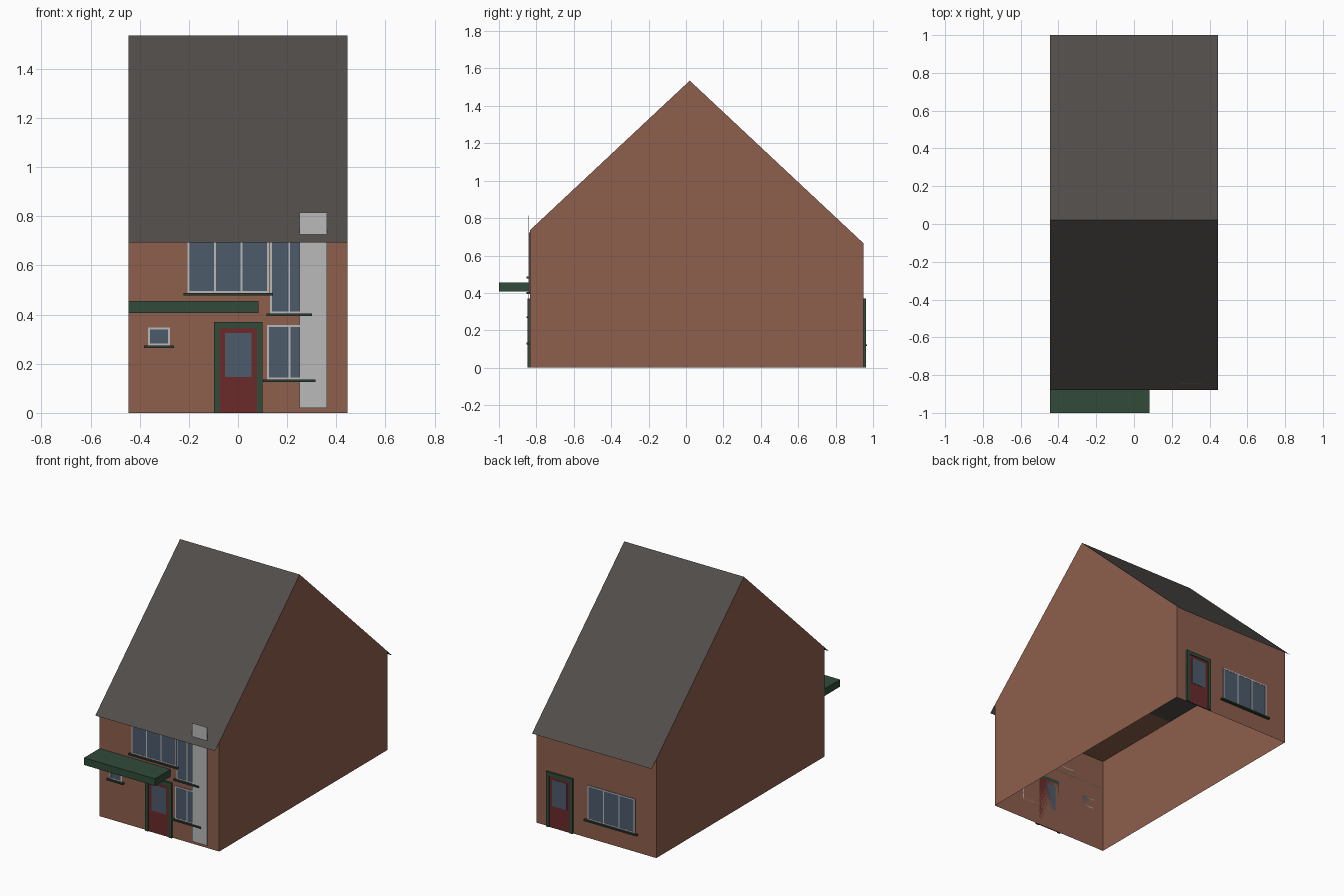
import bpy

if "Cube" in bpy.data.objects:
    bpy.data.objects.remove(bpy.data.objects["Cube"])

WX, YF, YB = 0.445, -0.835, 0.95      # half width, front wall, back wall
RIDGE_Y, RIDGE_Z, SLOPE = 0.02, 1.535, 0.936


def roof_z(y):
    return RIDGE_Z - SLOPE * abs(y - RIDGE_Y)


def material(name, rgb):
    m = bpy.data.materials.new(name)
    m.diffuse_color = [(c / 255) ** 2.2 for c in rgb] + [1]
    m.use_nodes = True
    m.node_tree.nodes["Principled BSDF"].inputs["Base Color"].default_value = m.diffuse_color
    return m


BRICK = material("brick", (140, 95, 77))
SLATE = material("slate", (82, 78, 75))
GREEN = material("green_paint", (52, 76, 60))
RED = material("red_paint", (106, 46, 46))
GLASS = material("glass", (78, 91, 106))
WHITE = material("white_paint", (184, 184, 184))
SILL = material("sill", (48, 62, 54))


def mesh(name, verts, faces, mat):
    me = bpy.data.meshes.new(name)
    me.from_pydata(verts, [], faces)
    me.materials.append(mat)
    ob = bpy.data.objects.new(name, me)
    bpy.context.collection.objects.link(ob)
    return ob


def box(name, x0, x1, y0, y1, z0, z1, mat):
    y0, y1 = sorted((y0, y1))
    v = [(x, y, z) for z in (z0, z1) for x, y in ((x0, y0), (x1, y0), (x1, y1), (x0, y1))]
    f = [(3, 2, 1, 0), (4, 5, 6, 7)] + [(i, (i + 1) % 4, (i + 1) % 4 + 4, i + 4) for i in range(4)]
    return mesh(name, v, f, mat)


def on_wall(name, side, x0, x1, z0, z1, near, far, mat):
    """Box lying on the front (-1) or back (+1) wall, from near to far outwards."""
    wall = YF if side < 0 else YB
    return box(name, x0, x1, wall + side * near, wall + side * far, z0, z1, mat)


def window(name, side, x0, x1, z0, z1, panes, pad):
    t = 0.008
    on_wall(name + "_glass", side, x0, x1, z0, z1, 0, 0.003, GLASS)
    for i in range(panes + 1):
        x = x0 + (x1 - x0 - t) * i / panes
        on_wall(f"{name}_upright_{i}", side, x, x + t, z0, z1, 0, 0.005, WHITE)
    for part, z in (("bottom", z0), ("top", z1 - t)):
        on_wall(f"{name}_{part}_rail", side, x0, x1, z, z + t, 0, 0.0045, WHITE)
    on_wall(name + "_sill", side, x0 - pad, x1 + pad, z0 - 0.01, z0, 0, 0.018, SILL)


def door(name, side, cx):
    w, d = 0.098, 0.076
    for part, a, b in (("left", -w, -d), ("right", d, w)):
        on_wall(f"{name}_{part}_jamb", side, cx + a, cx + b, 0, 0.37, 0, 0.012, GREEN)
    on_wall(name + "_lintel", side, cx - d, cx + d, 0.345, 0.37, 0, 0.012, GREEN)
    on_wall(name + "_leaf", side, cx - d, cx + d, 0, 0.345, 0, 0.006, RED)
    on_wall(name + "_glass", side, cx - 0.054, cx + 0.054, 0.147, 0.325, 0, 0.008, GLASS)


# Brick shell, open underneath
profile = [(YF, 0), (YB, 0), (YB, roof_z(YB)), (RIDGE_Y, RIDGE_Z), (YF, roof_z(YF))]
verts = [(x, y, z) for x in (-WX, WX) for y, z in profile]
mesh("walls", verts, [(4, 3, 2, 1, 0), (5, 6, 7, 8, 9), (0, 5, 9, 4), (1, 2, 7, 6)], BRICK)

# Thin roof sheets overhanging front and back
edge = [(-0.88, roof_z(-0.88)), (RIDGE_Y, RIDGE_Z), (1.0, roof_z(1.0))]
mesh("roof", [(x, y, z) for x in (-WX, WX) for y, z in edge],
     [(0, 3, 4, 1), (1, 4, 5, 2)], SLATE)

# Ceiling seen through the open base
for name, y0, y1, mat in (("front_ceiling", YF, -0.18, BRICK), ("back_ceiling", -0.18, YB, SLATE)):
    mesh(name, [(-WX, y0, 0.65), (WX, y0, 0.65), (WX, y1, 0.65), (-WX, y1, 0.65)],
         [(3, 2, 1, 0)], mat)

# Front canopy
box("canopy", -WX, 0.083, -1.0, YF, 0.407, 0.455, GREEN)

# Doors
door("front_door", -1, 0.001)
door("back_door", 1, 0.27)

# Windows
window("upper_wide_window", -1, -0.205, 0.127, 0.487, 0.722, 3, 0.016)
window("upper_side_window", -1, 0.13, 0.287, 0.405, 0.722, 2, 0.015)
window("lower_side_window", -1, 0.118, 0.30, 0.135, 0.357, 2, 0.016)
window("small_window", -1, -0.366, -0.276, 0.275, 0.347, 1, 0.016)
window("back_window", 1, -0.288, 0.064, 0.125, 0.355, 3, 0.02)

# Tall white panel rising through the eave
on_wall("tall_panel", -1, 0.25, 0.362, 0.02, 0.815, 0.006, 0.010, WHITE)
